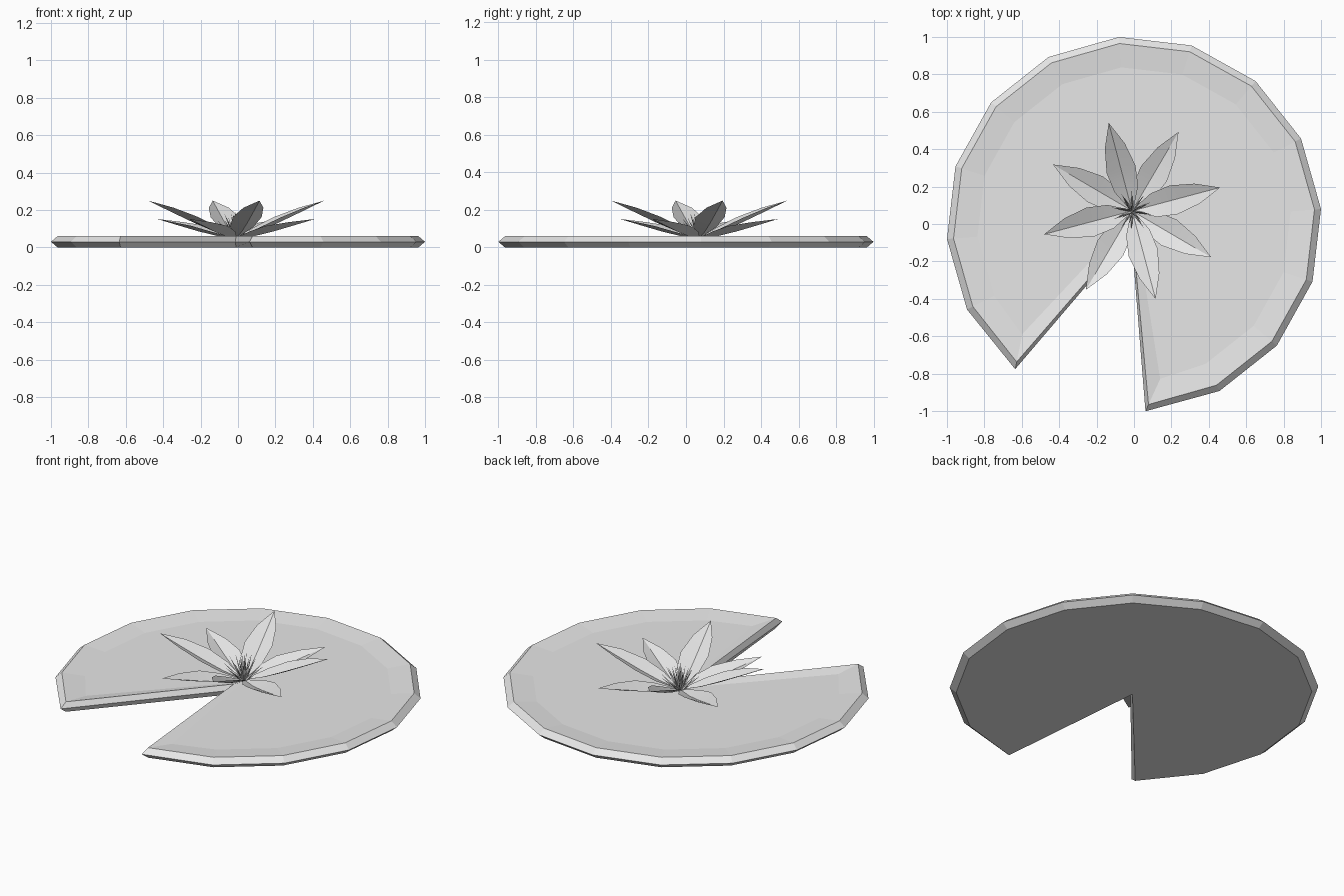
import bpy, bmesh, math, random
from mathutils import Vector, Matrix

cube = bpy.data.objects.get("Cube")
if cube:
    bpy.data.objects.remove(cube, do_unlink=True)

grey = bpy.data.materials.new("pale_grey")
grey.use_nodes = True
grey.diffuse_color = (0.8, 0.8, 0.8, 1)
grey.node_tree.nodes["Principled BSDF"].inputs["Base Color"].default_value = (0.8, 0.8, 0.8, 1)

CENTRE = Vector((-0.01, 0.07, 0.05))   # where the flower sits on the leaf
random.seed(4)


def finish(bm, name, smooth=False):
    mesh = bpy.data.meshes.new(name)
    bm.to_mesh(mesh)
    bm.free()
    mesh.materials.append(grey)
    obj = bpy.data.objects.new(name, mesh)
    bpy.context.collection.objects.link(obj)
    if smooth:
        bpy.ops.object.select_all(action='DESELECT')
        obj.select_set(True)
        bpy.context.view_layer.objects.active = obj
        bpy.ops.object.shade_smooth_by_angle(angle=math.radians(25))
    return obj


# Leaf: sixteen-sided disc with a two-segment notch, bevelled rim and dished top
def leaf_loop(bm, radius, z, shift, apex):
    """Ring of the leaf; shift moves the two notch corners along the rim."""
    loop = []
    for i in range(15):
        a = -85.4 + 22.5 * i + (shift if i == 0 else -shift if i == 14 else 0)
        a = math.radians(a)
        loop.append(bm.verts.new((radius * math.cos(a), radius * math.sin(a), z)))
    loop.append(bm.verts.new((*apex, z)))
    return loop


bm = bmesh.new()
rings = [
    leaf_loop(bm, 0.968, 0.0, 0, (-0.01, -0.025)),
    leaf_loop(bm, 1.003, 0.03, -1.1, (-0.015, -0.05)),
    leaf_loop(bm, 0.968, 0.06, 0, (-0.01, -0.025)),
    leaf_loop(bm, 0.84, 0.047, 5, (0.0, 0.05)),
]
for low, high in zip(rings, rings[1:]):
    for i in range(16):
        j = (i + 1) % 16
        bm.faces.new((low[i], low[j], high[j], high[i]))
bm.faces.new(rings[0][::-1])
bm.faces.new(rings[-1])
bmesh.ops.recalc_face_normals(bm, faces=bm.faces)
finish(bm, "lily_leaf")


# Petals: creased sheets, each station is (distance, half width, rib z, edge z)
def petal(name, angle, stations):
    bm = bmesh.new()
    rows = [[bm.verts.new((d, side * w, edge if side else rib)) for side in (-1, 0, 1)]
            for d, w, rib, edge in stations]
    for a, b in zip(rows, rows[1:]):
        for k in (0, 1):
            bm.faces.new((a[k], b[k], b[k + 1], a[k + 1]))
    bmesh.ops.remove_doubles(bm, verts=bm.verts, dist=0.0005)
    bm.transform(Matrix.Translation(CENTRE) @ Matrix.Rotation(math.radians(angle), 4, 'Z'))
    finish(bm, name, smooth=True)


upper = [(0.02, 0.015, 0.005, 0.01), (0.12, 0.065, 0.035, 0.06), (0.23, 0.08, 0.08, 0.112),
         (0.36, 0.055, 0.14, 0.162), (0.487, 0, 0.2, 0.2)]
lower = [(0.02, 0.015, 0.002, 0.005), (0.12, 0.065, 0.012, 0.035), (0.23, 0.08, 0.035, 0.065),
         (0.36, 0.055, 0.068, 0.085), (0.49, 0, 0.102, 0.102)]
for n in range(4):
    petal(f"upper_petal_{n + 1}", 14.9 + 90 * n, upper)
    petal(f"lower_petal_{n + 1}", 59.6 + 90 * n, lower)

# Stamens: thin three-sided spikes fanning out from the centre
bm = bmesh.new()
for count, reach, height in ((10, 0.11, 0.1), (8, 0.065, 0.13), (5, 0.03, 0.14)):
    for i in range(count):
        a = math.tau * (i + random.uniform(-0.2, 0.2)) / count + reach * 9
        tip = Vector((reach * math.cos(a), reach * math.sin(a), height * random.uniform(0.85, 1.1)))
        root = Vector((tip.x * 0.15, tip.y * 0.15, 0))
        axis = tip - root
        turn = axis.to_track_quat('Z', 'Y').to_matrix().to_4x4()
        bmesh.ops.create_cone(bm, cap_ends=True, segments=3, radius1=0.008, radius2=0,
                              depth=axis.length,
                              matrix=Matrix.Translation(CENTRE + (root + tip) / 2) @ turn)
finish(bm, "stamens")
